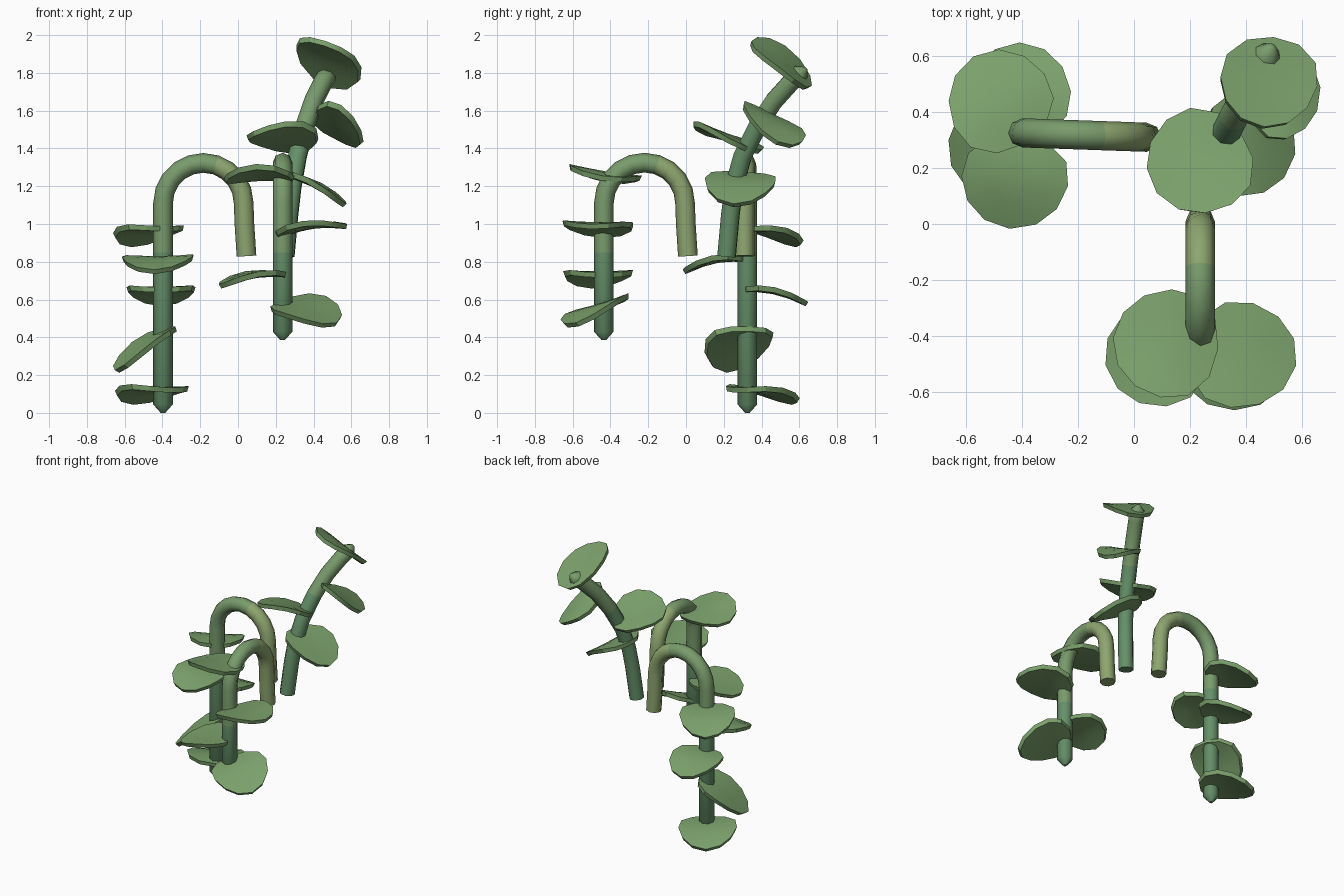
import bpy, bmesh, math
from mathutils import Vector

if "Cube" in bpy.data.objects:
    bpy.data.objects.remove(bpy.data.objects["Cube"])


def material(name, rgb):
    m = bpy.data.materials.new(name)
    m.diffuse_color = (*rgb, 1)
    m.use_nodes = True
    m.node_tree.nodes["Principled BSDF"].inputs["Base Color"].default_value = m.diffuse_color
    return m


LEAF = material("leaf_green", (0.20, 0.36, 0.15))
STEM = material("stem_green", (0.13, 0.28, 0.14))
OLIVE = material("stem_olive", (0.27, 0.38, 0.16))
MID = material("stem_mid_green", (0.19, 0.33, 0.15))


def finish(bm, name, mats, angle):
    bmesh.ops.recalc_face_normals(bm, faces=bm.faces)
    me = bpy.data.meshes.new(name)
    bm.to_mesh(me)
    bm.free()
    for m in mats:
        me.materials.append(m)
    ob = bpy.data.objects.new(name, me)
    bpy.context.collection.objects.link(ob)
    bpy.ops.object.select_all(action='DESELECT')
    ob.select_set(True)
    bpy.context.view_layer.objects.active = ob
    bpy.ops.object.shade_smooth_by_angle(angle=math.radians(angle))


# Eight-sided tube along a path; the last point closes to a blunt tip
def stem(name, path, ref, mats, mat_of, radius=0.052, sides=8):
    bm = bmesh.new()
    pts = [Vector(p) for p in path]
    ref = Vector(ref).normalized()
    rings = []
    for i, p in enumerate(pts):
        t = (pts[min(i + 1, len(pts) - 1)] - pts[max(i - 1, 0)]).normalized()
        b = t.cross(ref).normalized()
        a = b.cross(t)
        r = 0.012 if i == len(pts) - 1 else radius
        rings.append([bm.verts.new(p + r * (a * math.cos(k * math.tau / sides)
                                            + b * math.sin(k * math.tau / sides)))
                      for k in range(sides)])
    for i in range(len(rings) - 1):
        for k in range(sides):
            n = (k + 1) % sides
            f = bm.faces.new((rings[i][k], rings[i][n], rings[i + 1][n], rings[i + 1][k]))
            f.material_index = mat_of(i)
    bm.faces.new(rings[0])
    bm.faces.new(rings[-1]).material_index = mat_of(len(rings))
    finish(bm, name, mats, 50)


# Half outline of a leaf: (along, across), from tip to stem end
HALF = [(0.19, 0), (0.165, 0.09), (0.10, 0.155), (0.01, 0.185),
        (-0.08, 0.17), (-0.145, 0.10), (-0.165, 0)]
OUTLINE = HALF + [(u, -v) for u, v in HALF[-2:0:-1]]


# Thick rounded leaf fitted to its x and y range, centred in its z range
def leaf(name, xr, yr, zr, slope, direction, droop=0.9):
    d = Vector((*direction, 0)).normalized()
    side = Vector((-d.y, d.x, 0))
    flat = [d * u + side * v for u, v in OUTLINE]
    lo = [min(p[k] for p in flat) for k in (0, 1)]
    hi = [max(p[k] for p in flat) for k in (0, 1)]
    n = Vector((-slope[0], -slope[1], 1)).normalized()
    cx, cy = sum(xr) / 2, sum(yr) / 2

    def place(u, v, s):
        p = d * u * s + side * v * s
        x = xr[0] + (p.x - lo[0]) / (hi[0] - lo[0]) * (xr[1] - xr[0])
        y = yr[0] + (p.y - lo[1]) / (hi[1] - lo[1]) * (yr[1] - yr[0])
        z = slope[0] * (x - cx) + slope[1] * (y - cy)
        return Vector((x, y, z - droop * (u * s) ** 2 + 0.3 * (v * s) ** 2))

    bm = bmesh.new()
    loops = [[bm.verts.new(place(u, v, s) + n * h) for u, v in OUTLINE]
             for s, h in ((0.5, 0.014), (1.0, 0.012), (0.95, -0.016), (0.5, -0.016))]
    for a, b in zip(loops, loops[1:]):
        for k in range(len(a)):
            m = (k + 1) % len(a)
            bm.faces.new((a[k], a[m], b[m], b[k]))
    for loop, h in ((loops[0], 0.014), (loops[-1], -0.016)):
        c = bm.verts.new(place(0, 0, 0) + n * h)
        for k in range(len(loop)):
            bm.faces.new((loop[k], loop[(k + 1) % len(loop)], c))
    zs = [v.co.z for v in bm.verts]
    shift = sum(zr) / 2 - (min(zs) + max(zs)) / 2
    bmesh.ops.translate(bm, verts=bm.verts, vec=(0, 0, shift))
    finish(bm, name, [LEAF], 30)


# Arch height profile: (horizontal position, z), from open base over to hanging tip
def arch(start, end, foot, tip):
    c, r, spring = (foot + end) / 2, (foot - end) / 2, 1.11
    pts = [(start, 0.83), (foot + 0.004, 1.0)]
    pts += [(c + r * math.cos(k * math.pi / 10), spring + r * math.sin(k * math.pi / 10))
            for k in range(11)]
    return pts + [(end, 0.85), (end, tip + 0.045), (end, tip)]


def arch_mat(i):
    return 0 if i < 6 else 1 if i < 13 else 2


# Two hanging stems and one upright stem
left = arch(0.045, -0.397, 0.03, 0.0)
stem("left_hanging_stem", [(h, 0.325 - 0.035 * (h + 0.4), z) for h, z in left],
     (0, 1, 0), [OLIVE, MID, STEM], arch_mat)
front = arch(0.01, -0.435, -0.005, 0.385)
stem("front_hanging_stem", [(0.236, h, z) for h, z in front],
     (1, 0, 0), [OLIVE, MID, STEM], arch_mat)
stem("upright_stem",
     [(.25, .215, .83), (.27, .235, 1.05), (.287, .255, 1.2), (.315, .30, 1.36),
      (.355, .38, 1.52), (.40, .465, 1.65), (.45, .555, 1.75), (.478, .605, 1.795),
      (.495, .635, 1.822)],
     (.89, -.45, 0), [STEM, MID], lambda i: 0 if i < 4 else 1)

# Leaves: x range, y range, z range, slope in x and y, pointing direction
leaves = {
    "left_leaf": [
        ((-.66, -.285), (.25, .62), (.87, 1.005), (.10, -.20), (-.5, .85)),
        ((-.615, -.235), (-.015, .32), (.745, .83), (.03, .17), (-.1, -1)),
        ((-.59, -.225), (.30, .645), (.57, .67), (0, -.20), (0, 1)),
        ((-.655, -.325), (.10, .465), (.21, .46), (.65, .20), (-1, -.4)),
        ((-.65, -.26), (.21, .60), (.05, .145), (.06, -.15), (-.5, .8)),
    ],
    "front_leaf": [
        ((-.075, .30), (-.62, -.235), (1.22, 1.31), (0, -.16), (-1, .1)),
        ((.20, .58), (-.655, -.28), (.925, 1.02), (.14, -.05), (1, -.2)),
        ((-.10, .255), (-.65, -.28), (.665, .75), (.14, .03), (-1, -.2)),
        ((.17, .55), (-.66, -.30), (.455, .63), (-.10, .38), (.8, -.5)),
    ],
    "upright_leaf": [
        ((.24, .57), (.10, .475), (1.095, 1.275), (-.48, .02), (1, -.2)),
        ((.045, .425), (.035, .41), (1.375, 1.54), (-.03, -.38), (-.8, -.6)),
        ((.40, .66), (.30, .63), (1.405, 1.65), (-.48, -.52), (1, .1)),
        ((.305, .65), (.34, .66), (1.70, 2.0), (-.40, -.72), (-.1, -1)),
    ],
}
for name, items in leaves.items():
    for i, args in enumerate(items):
        leaf(f"{name}_{i + 1}", *args)
